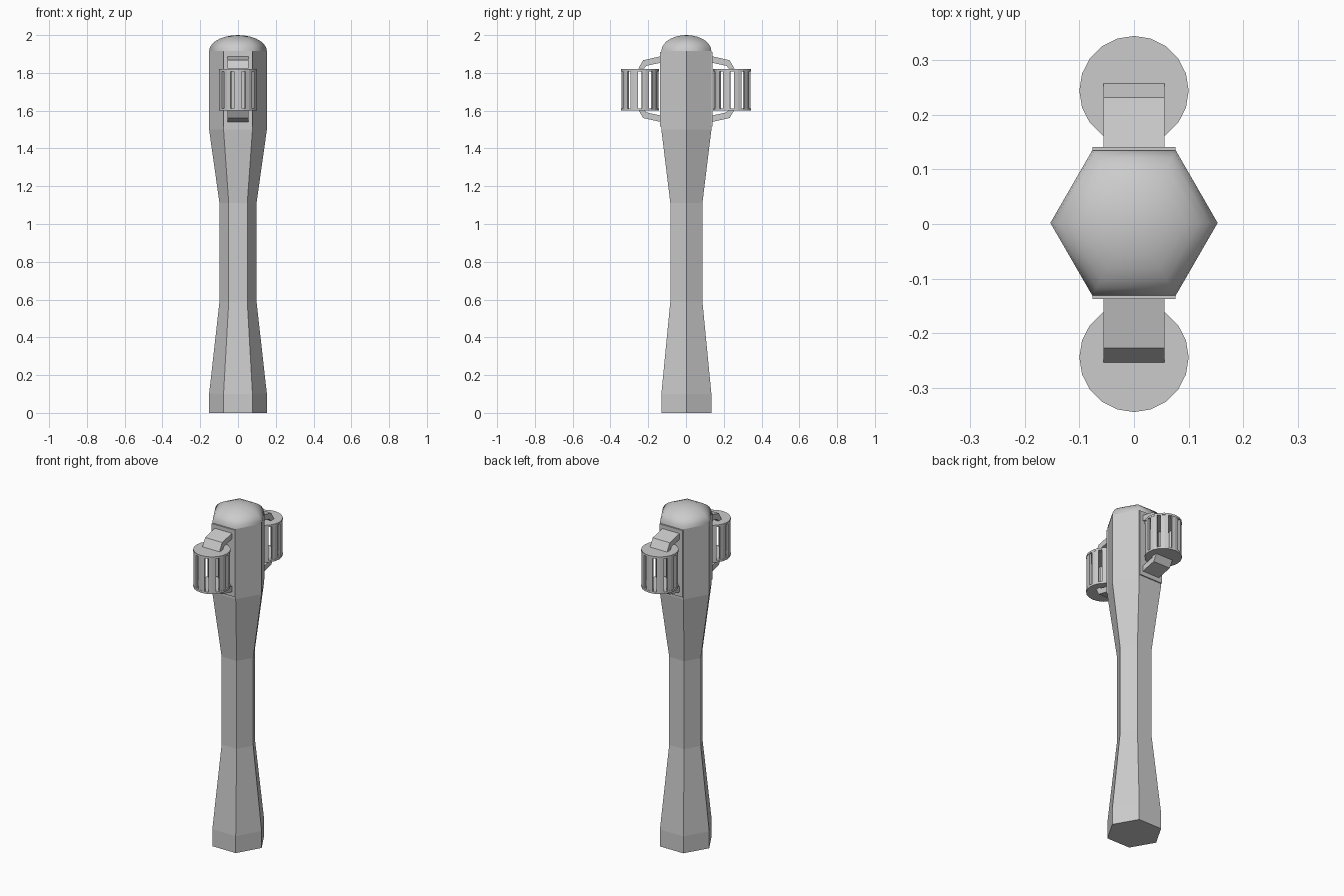
import bpy, bmesh, math
from math import cos, sin, pi, radians

if "Cube" in bpy.data.objects:
    bpy.data.objects.remove(bpy.data.objects["Cube"])

CY = 0.002  # slight offset of the post in depth


def finish(name, bm):
    bmesh.ops.recalc_face_normals(bm, faces=bm.faces)
    me = bpy.data.meshes.new(name)
    bm.to_mesh(me)
    bm.free()
    ob = bpy.data.objects.new(name, me)
    bpy.context.collection.objects.link(ob)
    return ob


def extrude(bm, pts, vec):
    """Closed prism from a planar outline pushed along vec."""
    a = [bm.verts.new(p) for p in pts]
    b = [bm.verts.new([p[i] + vec[i] for i in range(3)]) for p in pts]
    n = len(a)
    bm.faces.new(a)
    bm.faces.new(b[::-1])
    for i in range(n):
        j = (i + 1) % n
        bm.faces.new((a[i], a[j], b[j], b[i]))


# Hexagonal post with narrowed waist and smooth domed cap
R, DOME, TOP = 0.153, 1.915, 2.0
profile = [(R, 0), (R, 0.1), (0.098, 0.59), (0.098, 1.11), (R, 1.5), (R, DOME)]
flat_rings = len(profile)
STEPS = 7
for k in range(1, STEPS):
    t = k / STEPS * pi / 2
    profile.append((R * cos(t), DOME + (TOP - DOME) * sin(t)))
bm = bmesh.new()
rings = [[bm.verts.new((r * cos(i * pi / 3), CY + r * sin(i * pi / 3), z))
          for i in range(6)] for r, z in profile]
bm.faces.new(rings[0][::-1])
for k in range(len(rings) - 1):
    for i in range(6):
        j = (i + 1) % 6
        f = bm.faces.new((rings[k][i], rings[k][j], rings[k + 1][j], rings[k + 1][i]))
        f.smooth = k >= flat_rings - 1
apex = bm.verts.new((0, CY, TOP))
for i in range(6):
    bm.faces.new((rings[-1][i], rings[-1][(i + 1) % 6], apex)).smooth = True
for i in range(6):
    bm.edges.get((rings[flat_rings - 1][i], rings[flat_rings - 1][(i + 1) % 6])).smooth = False
finish("post", bm)

# One lamp on the front and one on the back
SEG, RAD, Z0, Z1, RIM = 20, 0.1, 1.6, 1.82, 0.012
for side, s in (("front", -1), ("back", 1)):
    cy = s * 0.244

    def ring_pt(deg, r, z):
        a = radians(deg)
        return (r * cos(a), cy + r * sin(a), z)

    # wall plate
    bm = bmesh.new()
    y = CY + s * 0.129
    extrude(bm, [(-0.076, y, 1.515), (0.076, y, 1.515), (0.076, y, 1.91), (-0.076, y, 1.91)],
            (0, s * 0.01, 0))
    finish(side + "_wall_plate", bm)

    # bent arms above and below the lamp
    arm = [(0.135, 0.174), (0.229, 0.153), (0.255, 0.108),
           (0.225, 0.108), (0.213, 0.123), (0.135, 0.14)]
    for label, d in (("upper", 1), ("lower", -1)):
        bm = bmesh.new()
        extrude(bm, [(-0.056, CY + s * y, 1.714 + d * h) for y, h in arm], (0.112, 0, 0))
        finish(f"{side}_{label}_arm", bm)

    # lamp drum: end discs joined by upright slats
    bm = bmesh.new()
    for z in (Z0, Z1 - RIM):
        extrude(bm, [ring_pt(i * 360 / SEG, RAD, z) for i in range(SEG)], (0, 0, RIM))
    for i in range(10):
        mid = 90 + i * 36
        outer = [ring_pt(mid + o, RAD * 0.985, Z0 + RIM) for o in (-12, 0, 12)]
        inner = [ring_pt(mid + o, RAD * 0.87, Z0 + RIM) for o in (12, 0, -12)]
        extrude(bm, outer + inner, (0, 0, Z1 - Z0 - 2 * RIM))
    finish(side + "_lamp", bm)
